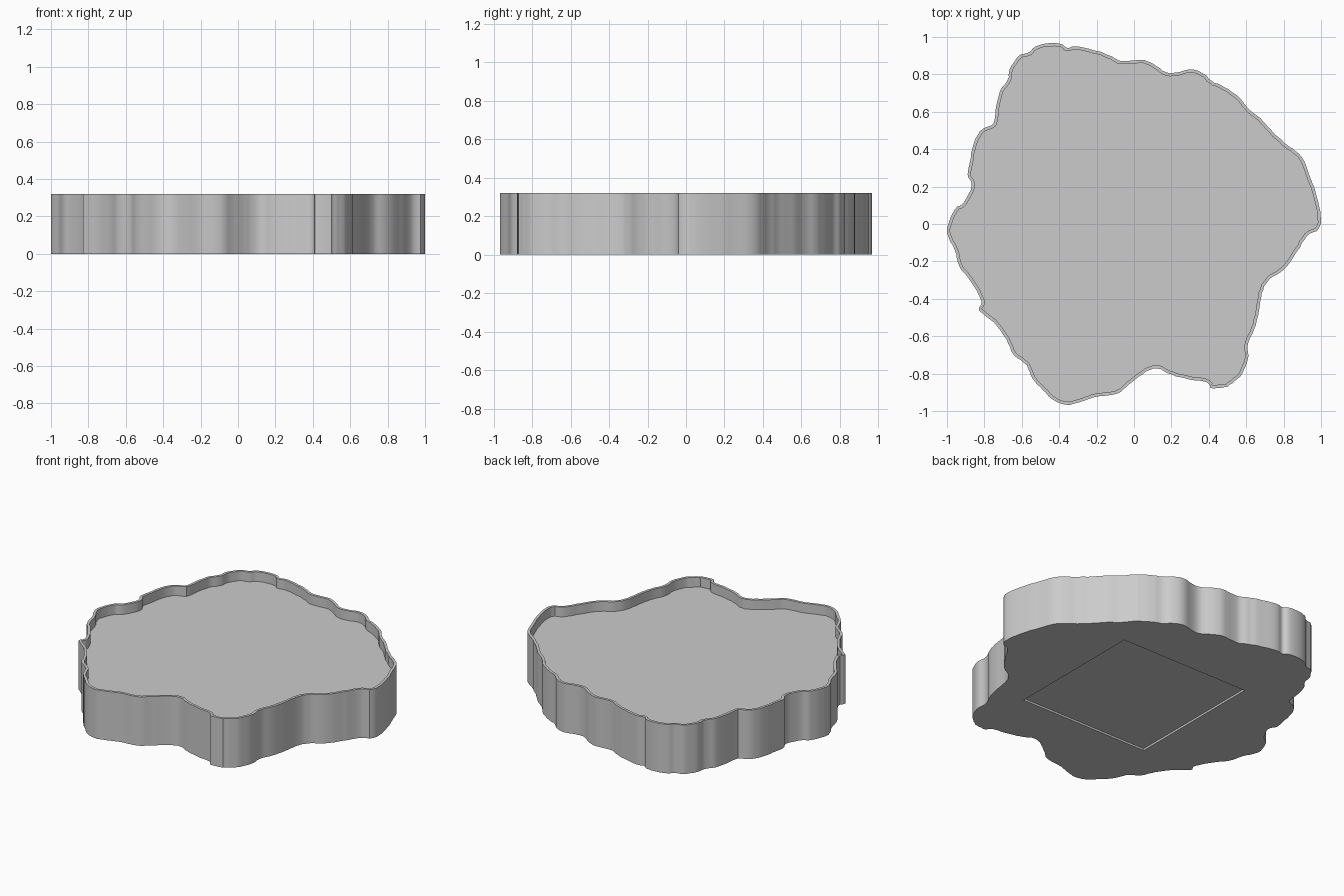
import bpy
import bmesh
import random
from mathutils import Vector

HEIGHT = 0.32
FLOOR = 0.257
RIM = 0.017
RECESS_HALF = 0.465
RECESS_DEPTH = 0.013

# Control points of the rocky outline, clockwise from the left tip
OUTLINE = [
    (-1, -.04), (-.98, .04), (-.955, .09), (-.91, .12), (-.87, .21), (-.89, .27),
    (-.875, .36), (-.855, .445), (-.81, .515), (-.755, .54), (-.74, .625),
    (-.715, .72), (-.675, .775), (-.665, .835), (-.615, .905), (-.565, .92),
    (-.515, .96), (-.4, .97), (-.36, .945), (-.3, .955), (-.185, .925),
    (-.12, .9), (-.065, .875), (.055, .88), (.12, .845), (.19, .81),
    (.295, .83), (.365, .81), (.41, .77), (.485, .735), (.555, .685),
    (.6, .63), (.67, .57), (.735, .5), (.8, .44), (.855, .4), (.895, .36),
    (.94, .255), (.975, .15), (.995, .05), (.985, -.02), (.92, -.06),
    (.87, -.14), (.795, -.24), (.715, -.295), (.68, -.365), (.665, -.465),
    (.64, -.555), (.605, -.64), (.605, -.72), (.57, -.8), (.52, -.845),
    (.485, -.865), (.41, -.87), (.39, -.84), (.295, -.825), (.2, -.8),
    (.12, -.765), (.05, -.79), (-.015, -.84), (-.095, -.9), (-.22, -.92),
    (-.345, -.96), (-.425, -.94), (-.49, -.88), (-.545, -.82), (-.575, -.75),
    (-.645, -.69), (-.685, -.61), (-.75, -.52), (-.83, -.455), (-.815, -.405),
    (-.88, -.295), (-.935, -.22), (-.96, -.135),
]


def smooth_loop(points, steps):
    """Closed Catmull-Rom curve through the points."""
    pts = [Vector(p) for p in points]
    count = len(pts)
    result = []
    for i in range(count):
        a, b, c, d = (pts[(i + k) % count] for k in (-1, 0, 1, 2))
        for s in range(steps):
            t = s / steps
            result.append(0.5 * (2 * b + (c - a) * t
                                 + (2 * a - 5 * b + 4 * c - d) * t ** 2
                                 + (3 * b - a - 3 * c + d) * t ** 3))
    return result


def inward_normals(loop):
    """Unit vectors pointing into a clockwise loop."""
    count = len(loop)
    normals = []
    for i in range(count):
        tangent = (loop[(i + 2) % count] - loop[i - 2]).normalized()
        normals.append(Vector((tangent.y, -tangent.x)))
    return normals


def fit(loop):
    """Centre the loop and make its longest side two units."""
    xs, ys = [p.x for p in loop], [p.y for p in loop]
    middle = Vector((min(xs) + max(xs), min(ys) + max(ys))) / 2
    size = max(max(xs) - min(xs), max(ys) - min(ys))
    return [(p - middle) * 2 / size for p in loop]


def ring(bm, loop, z):
    return [bm.verts.new((p.x, p.y, z)) for p in loop]


def bridge(bm, lower, upper):
    count = len(lower)
    for i in range(count):
        j = (i + 1) % count
        bm.faces.new((lower[i], lower[j], upper[j], upper[i]))


def loop_edges(bm, verts):
    return [bm.edges.get((verts[i - 1], verts[i])) for i in range(len(verts))]


# Default object
cube = bpy.data.objects.get("Cube")
if cube:
    bpy.data.objects.remove(cube, do_unlink=True)

# Outline with a fine ripple, and the inner edge of the rim
random.seed(4)
outer = smooth_loop(OUTLINE, 4)
outer = fit([p + n * random.uniform(-.002, .002)
             for p, n in zip(outer, inward_normals(outer))])
inner = [p + n * RIM for p, n in zip(outer, inward_normals(outer))]
square = [Vector((x, y)) * RECESS_HALF
          for x, y in ((-1, -1), (-1, 1), (1, 1), (1, -1))]

# Outer wall, rim, inner wall and floor
bm = bmesh.new()
base = ring(bm, outer, 0)
rings = [base, ring(bm, outer, HEIGHT), ring(bm, inner, HEIGHT), ring(bm, inner, FLOOR)]
for lower, upper in zip(rings, rings[1:]):
    bridge(bm, lower, upper)
bmesh.ops.triangle_fill(bm, use_beauty=True, edges=loop_edges(bm, rings[-1]))

# Underside with a shallow square recess
mouth = ring(bm, square, 0)
ceiling = ring(bm, square, RECESS_DEPTH)
bridge(bm, mouth, ceiling)
bm.faces.new(ceiling)
bmesh.ops.triangle_fill(bm, use_beauty=True,
                        edges=loop_edges(bm, base) + loop_edges(bm, mouth))
bmesh.ops.recalc_face_normals(bm, faces=bm.faces)

mesh = bpy.data.meshes.new("rock_tray")
bm.to_mesh(mesh)
bm.free()
tray = bpy.data.objects.new("rock_tray", mesh)
bpy.context.collection.objects.link(tray)

# Plain grey material
grey = bpy.data.materials.new("light_grey")
grey.use_nodes = True
colour = (0.6, 0.6, 0.6, 1)
grey.diffuse_color = colour
for node in grey.node_tree.nodes:
    if node.type == "BSDF_PRINCIPLED":
        node.inputs["Base Color"].default_value = colour
mesh.materials.append(grey)

# Smooth walls, crisp rim
bpy.ops.object.select_all(action="DESELECT")
tray.select_set(True)
bpy.context.view_layer.objects.active = tray
bpy.ops.object.shade_smooth_by_angle(angle=0.6)
